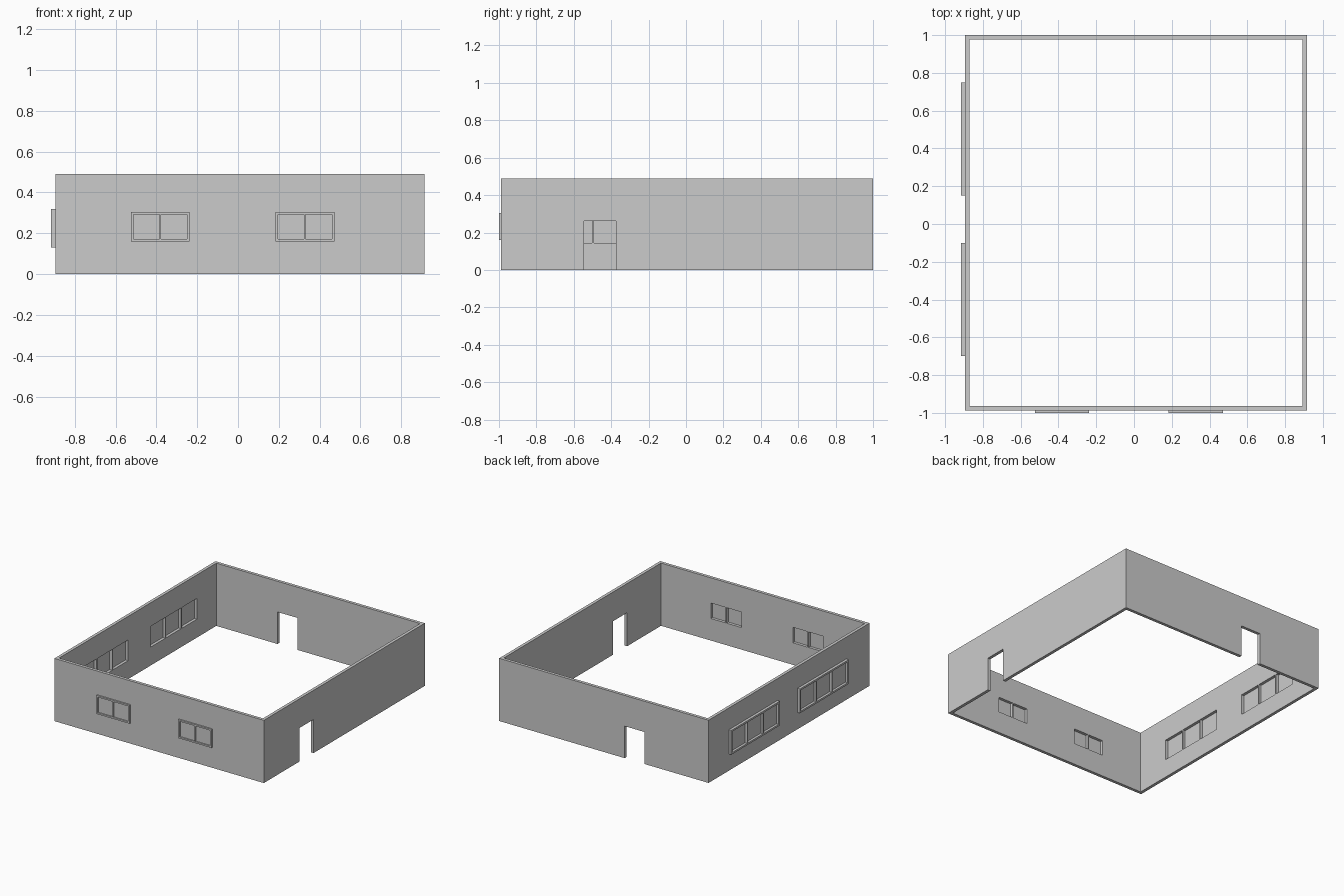
import bpy, bmesh

if "Cube" in bpy.data.objects:
    bpy.data.objects.remove(bpy.data.objects["Cube"])

T, H = 0.024, 0.49                      # wall thickness and height
X0, X1, Y0, Y1 = -0.895, 0.915, -0.988, 1.0


def panel(name, axis, u, d, z, holes=()):
    """Slab running along axis, d = depth range, with rectangular holes (u0, u1, z0, z1)."""
    us = sorted({*u, *[v for h in holes for v in h[:2]]})
    zs = sorted({*z, *[v for h in holes for v in h[2:]]})

    def solid(i, k):
        if not (0 <= i < len(us) - 1 and 0 <= k < len(zs) - 1):
            return False
        cu, cz = (us[i] + us[i + 1]) / 2, (zs[k] + zs[k + 1]) / 2
        return not any(a < cu < b and c < cz < e for a, b, c, e in holes)

    bm = bmesh.new()
    cache = {}

    def vert(i, j, k):
        if (i, j, k) not in cache:
            p = (us[i], d[j], zs[k]) if axis == 'x' else (d[j], us[i], zs[k])
            cache[i, j, k] = bm.verts.new(p)
        return cache[i, j, k]

    for i in range(len(us) - 1):
        for k in range(len(zs) - 1):
            if not solid(i, k):
                continue
            c = [(i, k), (i + 1, k), (i + 1, k + 1), (i, k + 1)]
            for j in (0, 1):
                bm.faces.new([vert(a, j, b) for a, b in c])
            for n, (di, dk) in enumerate([(0, -1), (1, 0), (0, 1), (-1, 0)]):
                if not solid(i + di, k + dk):
                    (a, b), (e, f) = c[n], c[(n + 1) % 4]
                    bm.faces.new([vert(a, 0, b), vert(e, 0, f), vert(e, 1, f), vert(a, 1, b)])
    bmesh.ops.recalc_face_normals(bm, faces=bm.faces)
    me = bpy.data.meshes.new(name)
    bm.to_mesh(me)
    bm.free()
    ob = bpy.data.objects.new(name, me)
    bpy.context.collection.objects.link(ob)
    return ob


def panes(u0, u1, z0, z1, n, border, bar):
    """Pane openings inside a window outline."""
    w = (u1 - u0 - 2 * border - (n - 1) * bar) / n
    return [(u0 + border + i * (w + bar), u0 + border + i * (w + bar) + w,
             z0 + border, z1 - border) for i in range(n)]


def windows(side, axis, outlines, z, n, border, bar, face, out):
    """Projecting frames and glass; returns the openings for the wall."""
    holes = []
    for i, (u0, u1) in enumerate(outlines):
        p = panes(u0, u1, *z, n, border, bar)
        panel(f"{side}_window_frame_{i + 1}", axis, (u0, u1), (out, face), z, p)
        panel(f"{side}_window_glass_{i + 1}", axis, (p[0][0], p[-1][1]),
              (face - 0.002, face + 0.002), p[0][2:])
        holes += p
    return holes


# Windows
front_holes = windows("front", 'x', [(-0.525, -0.237), (0.183, 0.472)], (0.16, 0.305),
                      2, 0.012, 0.008, Y0, -1.0)
left_holes = windows("left", 'y', [(-0.70, -0.10), (0.15, 0.75)], (0.13, 0.32),
                     3, 0.014, 0.01, X0, -0.916)

# Walls with window and door openings
panel("front_wall", 'x', (X0 + T, X1 - T), (Y0, Y0 + T), (0, H), front_holes)
panel("back_wall", 'x', (X0 + T, X1 - T), (Y1 - T, Y1), (0, H), [(-0.342, -0.17, 0, 0.25)])
panel("left_wall", 'y', (Y0, Y1), (X0, X0 + T), (0, H), left_holes)
panel("right_wall", 'y', (Y0, Y1), (X1 - T, X1), (0, H), [(-0.545, -0.374, 0, 0.262)])
